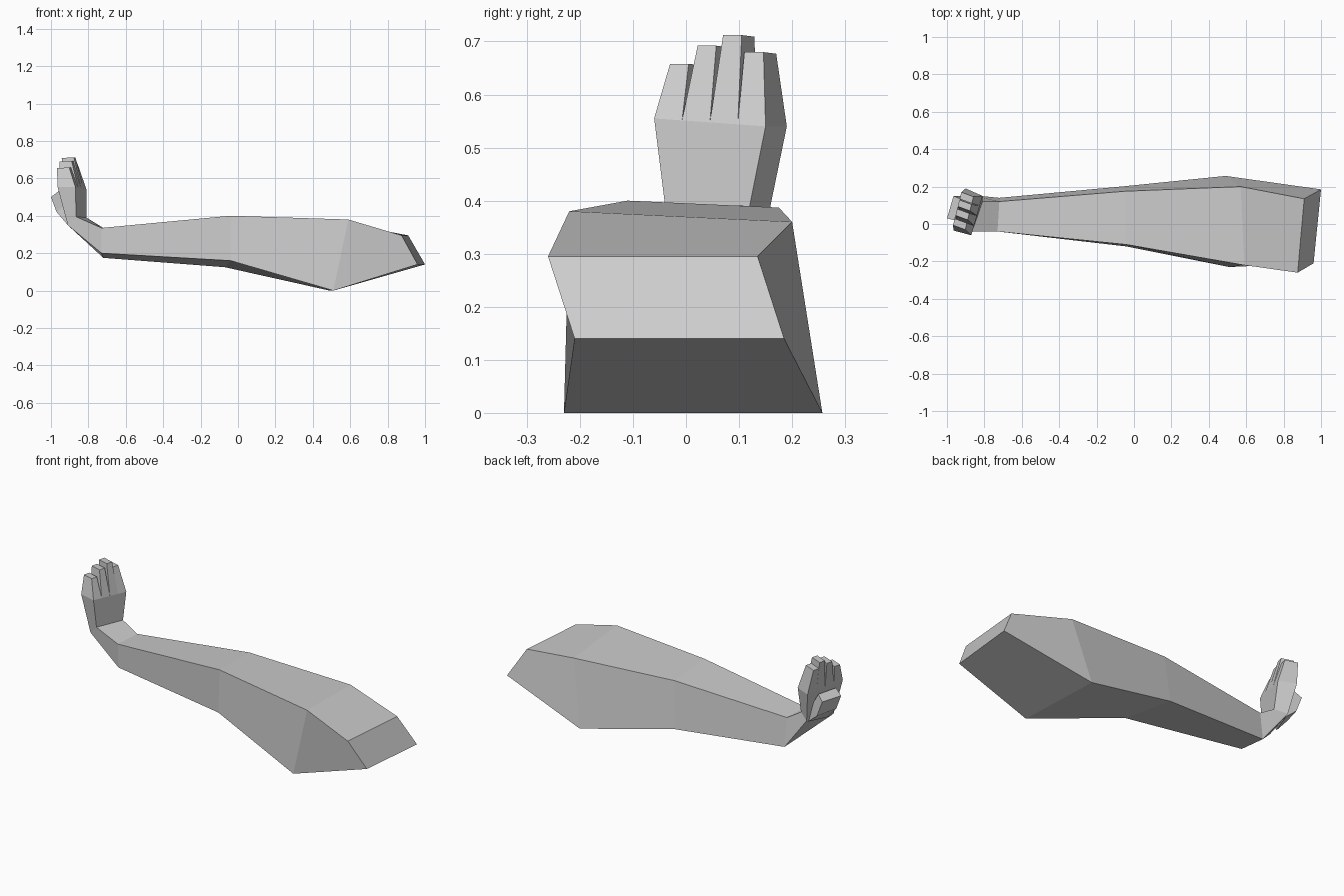
import bpy
import bmesh
from mathutils import Vector

cube = bpy.data.objects.get("Cube")
if cube:
    bpy.data.objects.remove(cube, do_unlink=True)

skin = bpy.data.materials.new("plain grey")
skin.use_nodes = True
grey = (0.6, 0.6, 0.6, 1)
skin.diffuse_color = grey
skin.node_tree.nodes["Principled BSDF"].inputs["Base Color"].default_value = grey


def loft(name, rings):
    """Closed, flat-shaded skin through a list of four-cornered rings."""
    bm = bmesh.new()
    loops = [[bm.verts.new(p) for p in ring] for ring in rings]
    for a, b in zip(loops, loops[1:]):
        for i in range(4):
            j = (i + 1) % 4
            bm.faces.new((a[i], a[j], b[j], b[i]))
    bm.faces.new(loops[0])
    bm.faces.new(loops[-1])
    bmesh.ops.recalc_face_normals(bm, faces=bm.faces)
    mesh = bpy.data.meshes.new(name)
    bm.to_mesh(mesh)
    bm.free()
    mesh.materials.append(skin)
    obj = bpy.data.objects.new(name, mesh)
    bpy.context.collection.objects.link(obj)
    return obj


# Arm and palm: front-top, back-top, back-bottom, front-bottom of each ring
loft("arm", [
    [(.875, -.26, .295), (.91, .135, .295), (1, .185, .14), (.96, -.21, .14)],    # shoulder
    [(.59, -.22, .38), (.57, .2, .36), (.49, .257, 0), (.51, -.23, 0)],           # upper arm
    [(-.04, -.11, .4), (-.05, .175, .387), (-.07, .2, .125), (-.04, -.12, .16)],  # elbow
    [(-.73, -.04, .335), (-.72, .12, .335), (-.72, .14, .175), (-.73, -.035, .2)],  # wrist
    [(-.865, -.04, .395), (-.81, .12, .39), (-.87, .155, .37), (-.91, -.03, .35)],  # heel
    [(-.87, -.06, .555), (-.81, .15, .54), (-.9, .19, .54), (-.965, -.035, .555)],  # knuckles
])

# Fingers taper from the knuckle line, leaving narrow gaps between them
knuckle_a, knuckle_b = Vector((-.87, -.06, .555)), Vector((-.81, .15, .54))
palm_a, palm_b = Vector((-.965, -.035, .555)), Vector((-.9, .19, .54))
depth = Vector((-.065, .024, -.003))
tips = [("little", -.03, .005, .658), ("ring", .022, .057, .692),
        ("middle", .07, .105, .712), ("index", .11, .146, .68)]
for i, (name, y0, y1, z) in enumerate(tips):
    s, e = i / 4, (i + 1) / 4
    base = [knuckle_a.lerp(knuckle_b, s), knuckle_a.lerp(knuckle_b, e),
            palm_a.lerp(palm_b, e), palm_a.lerp(palm_b, s)]
    t0, t1 = [Vector((-.895 + .25 * y, y, z)) for y in (y0, y1)]
    loft(name + "_finger", [base, [t0, t1, t1 + depth, t0 + depth]])

# Thumb folded up in front of the palm
loft("thumb", [
    [(-.87, .03, .38), (-.84, .13, .38), (-.87, .14, .36), (-.91, .02, .35)],
    [(-.92, .03, .46), (-.89, .135, .46), (-.93, .15, .41), (-.97, .03, .42)],
    [(-.96, .02, .53), (-.93, .135, .53), (-.965, .15, .5), (-1, .03, .5)],
])
